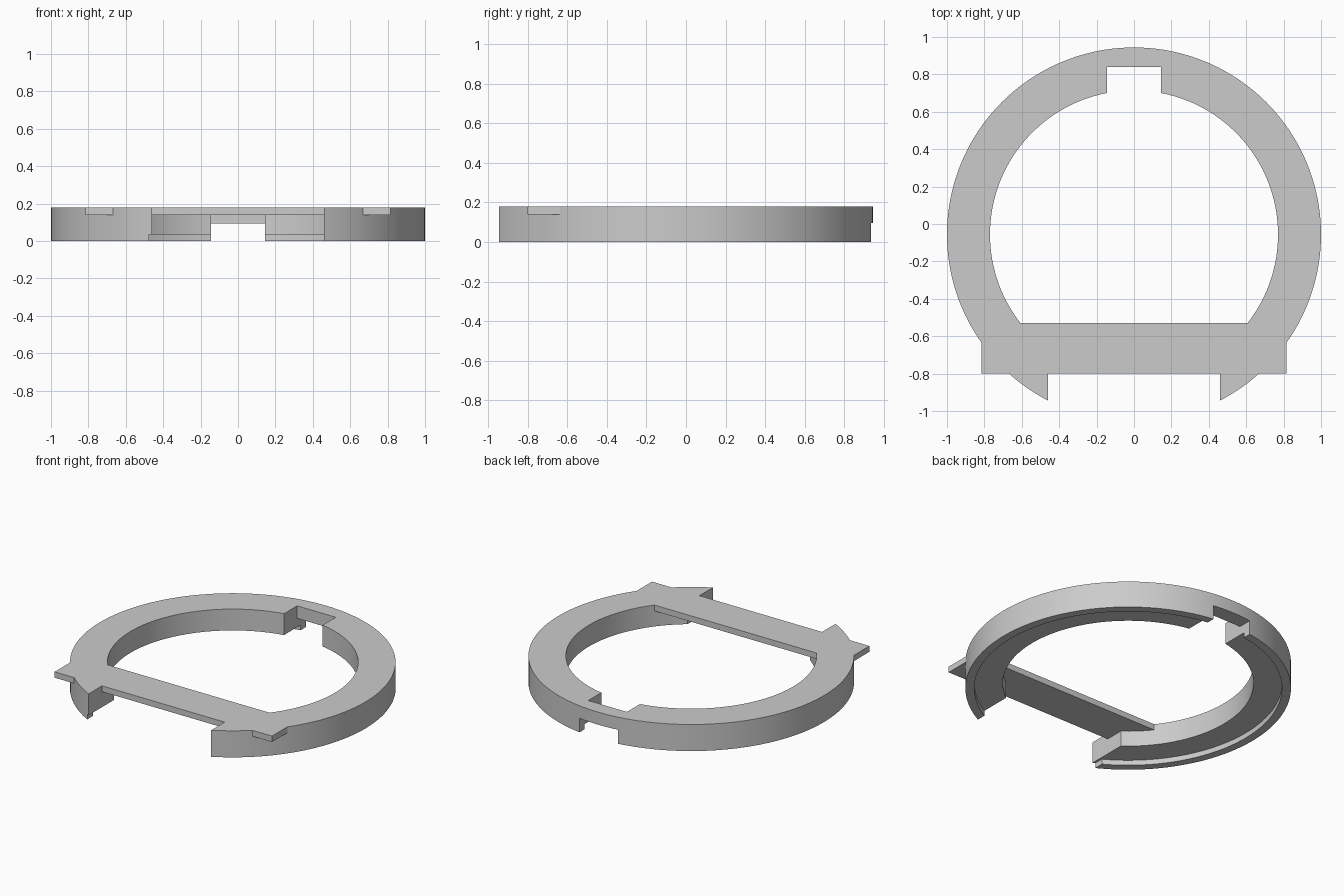
import bpy
import bmesh
from math import radians
from mathutils import Matrix, Vector

if "Cube" in bpy.data.objects:
    bpy.data.objects.remove(bpy.data.objects["Cube"], do_unlink=True)

CENTRE_Y = -0.056
HEIGHT = 0.18
BAR_BOTTOM = 0.14

grey = bpy.data.materials.new("plain grey")
grey.use_nodes = True
grey.diffuse_color = (0.6, 0.6, 0.6, 1)
grey.node_tree.nodes["Principled BSDF"].inputs["Base Color"].default_value = grey.diffuse_color


def finish(name, bm):
    mesh = bpy.data.meshes.new(name)
    bm.to_mesh(mesh)
    bm.free()
    mesh.materials.append(grey)
    obj = bpy.data.objects.new(name, mesh)
    bpy.context.collection.objects.link(obj)
    return obj


def disc(name, radius, z0, z1):
    bm = bmesh.new()
    bmesh.ops.create_cone(bm, cap_ends=True, segments=160, radius1=radius, radius2=radius,
                          depth=z1 - z0, matrix=Matrix.Translation((0, CENTRE_Y, (z0 + z1) / 2)))
    return finish(name, bm)


def box(name, low, high):
    low, high = Vector(low), Vector(high)
    bm = bmesh.new()
    bmesh.ops.create_cube(bm, size=1, matrix=Matrix.Translation((low + high) / 2)
                          @ Matrix.Diagonal((*(high - low), 1)))
    return finish(name, bm)


def combine(target, other, operation):
    """Apply a boolean to the target and discard the helper."""
    mod = target.modifiers.new("cut", "BOOLEAN")
    mod.operation, mod.solver, mod.object = operation, "EXACT", other
    graph = bpy.context.evaluated_depsgraph_get()
    mesh = bpy.data.meshes.new_from_object(target.evaluated_get(graph))
    target.modifiers.clear()
    target.data = mesh
    bpy.data.objects.remove(other, do_unlink=True)


# Ring with a stepped underside, leaving a thin outer rim
ring = disc("ring_frame", 1, 0, HEIGHT)
cutters = [
    disc("bore", 0.77, -0.5, 0.5),
    disc("underside_recess", 0.945, -0.5, 0.035),
    # Front opening, with the rim trimmed a little further on the right
    box("front_opening", (-0.46, -1.5, -0.5), (0.46, -0.4, 0.5)),
    box("rim_trim", (-0.475, -1.5, -0.5), (-0.4, -0.4, 0.035)),
    # Back key slot: inner notch at full height, lower part cut right through
    box("key_notch", (-0.145, 0.5, -0.5), (0.145, 0.84, 0.5)),
    box("key_slot", (-0.145, 0.5, -0.5), (0.145, 1.5, 0.095)),
]
for cutter in cutters:
    combine(ring, cutter, "DIFFERENCE")

# Thin cross bar whose ends stick out past the ring
bar = box("cross_bar", (-0.815, -0.8, BAR_BOTTOM), (0.815, -0.53, HEIGHT))
combine(ring, bar, "UNION")

bpy.ops.object.select_all(action="DESELECT")
ring.select_set(True)
bpy.context.view_layer.objects.active = ring
bpy.ops.object.shade_smooth_by_angle(angle=radians(30))
